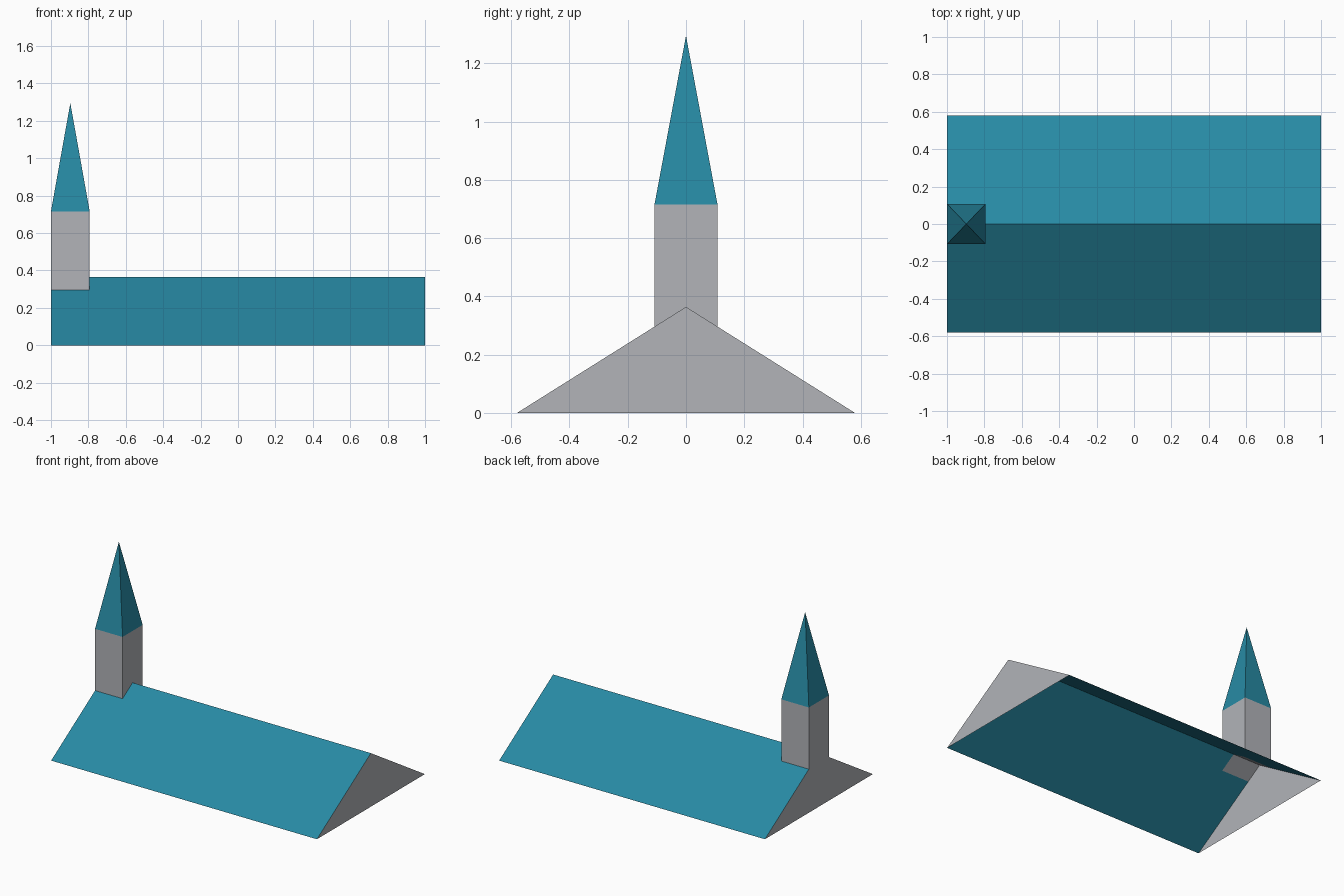
import bpy

if "Cube" in bpy.data.objects:
    bpy.data.objects.remove(bpy.data.objects["Cube"])

# Main dimensions
HALF_LEN, HALF_WID, RIDGE = 1.0, 0.58, 0.364
T = 0.1035                      # tower half size along x
TY = 0.108                      # tower half size along y
TOWER_X = -HALF_LEN + T
TOWER_END = -HALF_LEN + 2 * T
EAVE, TIP = 0.716, 1.295
FOOT = RIDGE * (1 - TY / HALF_WID)   # where the tower sides meet the slopes


def material(name, rgb):
    m = bpy.data.materials.new(name)
    m.diffuse_color = (*rgb, 1)
    m.use_nodes = True
    m.node_tree.nodes["Principled BSDF"].inputs["Base Color"].default_value = m.diffuse_color
    return m


teal = material("teal_roofing", (0.0203, 0.254, 0.371))
grey = material("grey_wall", (0.445, 0.456, 0.485))


def add(name, verts, faces, mat):
    me = bpy.data.meshes.new(name)
    me.from_pydata(verts, [], faces)
    me.materials.append(mat)
    me.update()
    ob = bpy.data.objects.new(name, me)
    bpy.context.collection.objects.link(ob)
    return ob


def sweep(name, profile, x0, x1, mat, skip=(), caps=False):
    """Run a (y, z) profile along x; closed and capped if caps is set."""
    n = len(profile)
    verts = [(x, y, z) for x in (x0, x1) for y, z in profile]
    sides = range(n if caps else n - 1)
    faces = [(i, (i + 1) % n, (i + 1) % n + n, i + n) for i in sides if i not in skip]
    if caps:
        faces += [tuple(reversed(range(n))), tuple(range(n, 2 * n))]
    return add(name, verts, faces, mat)


# Roof slopes, leaving the tower footprint open
for side, s in (("front", -1), ("back", 1)):
    low = [(s * HALF_WID, 0), (s * TY, FOOT)]
    sweep(side + "_roof_slope", low if s < 0 else low[::-1],
          -HALF_LEN, HALF_LEN, teal).data.flip_normals()
ridge = sweep("roof_ridge", [(-TY, FOOT), (0, RIDGE), (TY, FOOT)],
              TOWER_END, HALF_LEN, teal)
ridge.data.flip_normals()

# Gable walls at both ends
for side, s in (("left", -1), ("right", 1)):
    x = s * HALF_LEN
    add(side + "_gable", [(x, -s * HALF_WID, 0), (x, s * HALF_WID, 0), (x, 0, RIDGE)],
        [(0, 1, 2)], grey)

# Tower straddling the ridge, with a notched underside and open top
sweep("tower", [(-TY, EAVE), (-TY, FOOT), (0, RIDGE), (TY, FOOT), (TY, EAVE)],
      -HALF_LEN, TOWER_END, grey, skip=(4,), caps=True).data.flip_normals()
tower = bpy.data.objects["tower"].data
tower.flip_normals()

# Pyramid spire
base = [(TOWER_X + a * T, b * TY, EAVE) for a, b in ((-1, -1), (1, -1), (1, 1), (-1, 1))]
add("spire", base + [(TOWER_X, 0, TIP)], [(i, (i + 1) % 4, 4) for i in range(4)], teal)

# Make every tower face point outward
import bmesh
bm = bmesh.new()
bm.from_mesh(tower)
bmesh.ops.recalc_face_normals(bm, faces=bm.faces)
bm.to_mesh(tower)
bm.free()
